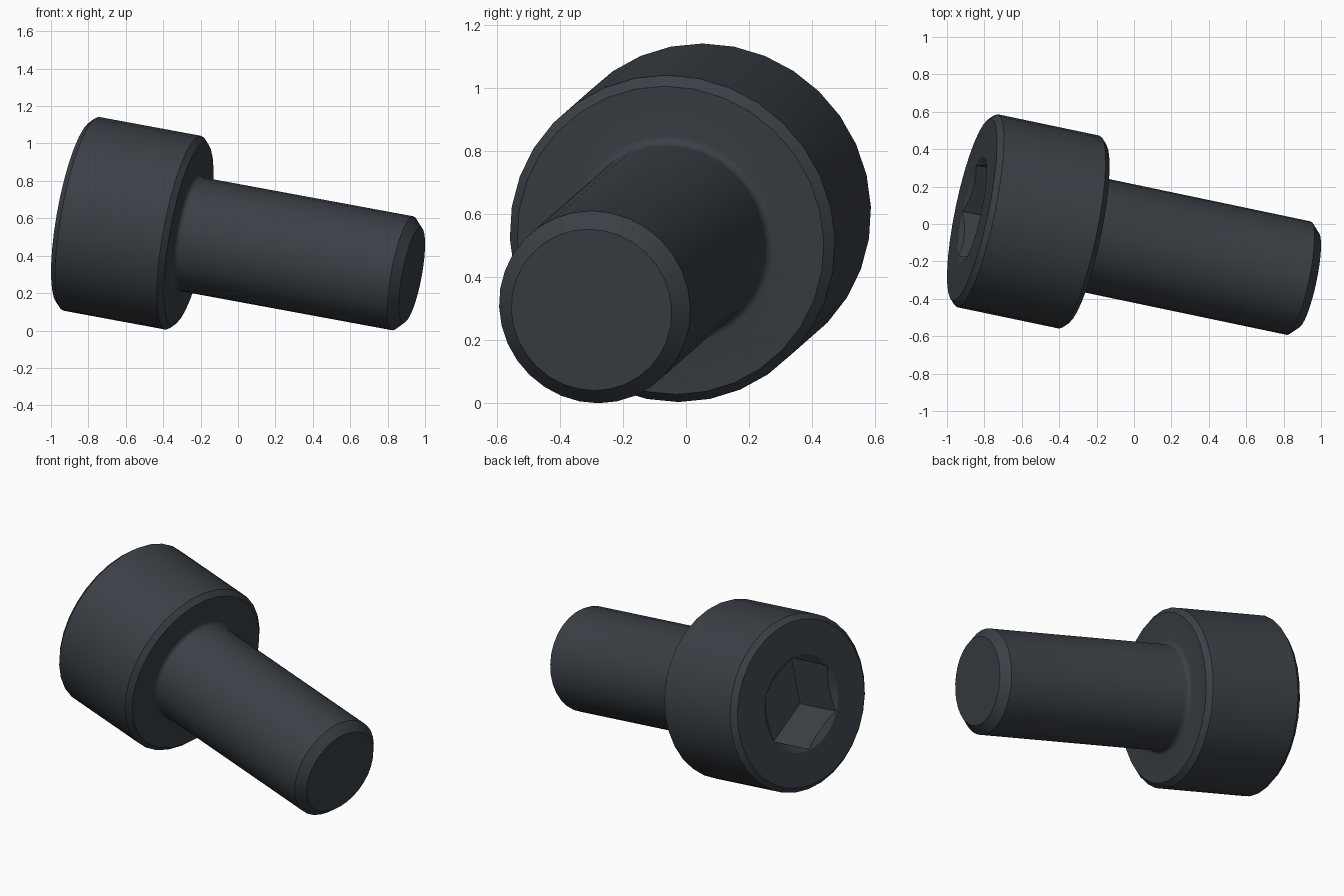
import bpy, bmesh, math
from mathutils import Vector, Matrix

cube = bpy.data.objects.get("Cube")
if cube:
    bpy.data.objects.remove(cube, do_unlink=True)

SEGMENTS = 32
HEAD_R, HEAD_H, HEAD_CHAMFER = 0.527, 0.625, 0.03
SHAFT_R, SHAFT_CHAMFER, FILLET = 0.31, 0.05, 0.028
LENGTH = 1.865
HEX_R, HEX_DEPTH, HEX_TURN = 0.286, 0.31, math.radians(-4)

# Tilted frame: local z runs from the head to the tip
axis = Vector((0.963, -0.202, -0.178)).normalized()
side = (Vector((0, 0, 1)) - axis * axis.z).normalized()
frame = Matrix((side, axis.cross(side), axis)).transposed().to_4x4()
frame.translation = (-0.866, 0.077, 0.629)

# Dark steel
steel = bpy.data.materials.new("dark_steel")
steel.use_nodes = True
colour = (0.042, 0.051, 0.061, 1)
steel.diffuse_color = colour
steel.node_tree.nodes["Principled BSDF"].inputs["Base Color"].default_value = colour


def add_object(name, bm):
    bmesh.ops.recalc_face_normals(bm, faces=bm.faces)
    mesh = bpy.data.meshes.new(name)
    bm.to_mesh(mesh)
    bm.free()
    mesh.materials.append(steel)
    ob = bpy.data.objects.new(name, mesh)
    bpy.context.collection.objects.link(ob)
    ob.matrix_world = frame
    return ob


def lathe(name, profile, sides=SEGMENTS, turn=0.0):
    """Closed solid of rings (radius, z), capped at both ends."""
    bm = bmesh.new()
    rings = []
    for r, z in profile:
        angles = [turn + math.tau * i / sides for i in range(sides)]
        rings.append([bm.verts.new((r * math.cos(a), r * math.sin(a), z)) for a in angles])
    for low, high in zip(rings, rings[1:]):
        for i in range(sides):
            j = (i + 1) % sides
            bm.faces.new((low[i], low[j], high[j], high[i]))
    bm.faces.new(rings[0])
    bm.faces.new(rings[-1])
    return add_object(name, bm)


# Head and shaft in one profile, with a small fillet under the head
fillet = []
for i in range(5):
    a = math.pi / 2 * i / 4
    fillet.append((SHAFT_R + FILLET * (1 - math.sin(a)), HEAD_H + FILLET * (1 - math.cos(a))))
profile = [
    (HEAD_R - HEAD_CHAMFER, 0),
    (HEAD_R, HEAD_CHAMFER),
    (HEAD_R, HEAD_H - HEAD_CHAMFER),
    (HEAD_R - HEAD_CHAMFER, HEAD_H),
    *fillet,
    (SHAFT_R, LENGTH - SHAFT_CHAMFER),
    (SHAFT_R - SHAFT_CHAMFER, LENGTH),
]
screw = lathe("socket_head_screw", profile)

# Hexagonal socket with a shallow conical lead-in
above = 0.1
slope = math.tan(math.radians(30))
hex_cutter = lathe("hex_cutter", [(HEX_R, -above), (HEX_R, HEX_DEPTH)], 6, HEX_TURN)
rim = HEX_R + 0.004
cone_cutter = lathe("lead_in_cutter", [(rim + above / slope, -above), (0.05, (rim - 0.05) * slope)])

bpy.context.view_layer.objects.active = screw
for cutter in (hex_cutter, cone_cutter):
    cutter.hide_render = True
    mod = screw.modifiers.new(cutter.name, "BOOLEAN")
    mod.operation = "DIFFERENCE"
    mod.solver = "EXACT"
    mod.object = cutter
    bpy.ops.object.modifier_apply(modifier=mod.name)
    bpy.data.objects.remove(cutter, do_unlink=True)

# Smooth round walls, crisp chamfers and socket edges
bpy.ops.object.select_all(action="DESELECT")
screw.select_set(True)
bpy.context.view_layer.objects.active = screw
bpy.ops.object.shade_smooth_by_angle(angle=math.radians(28))
